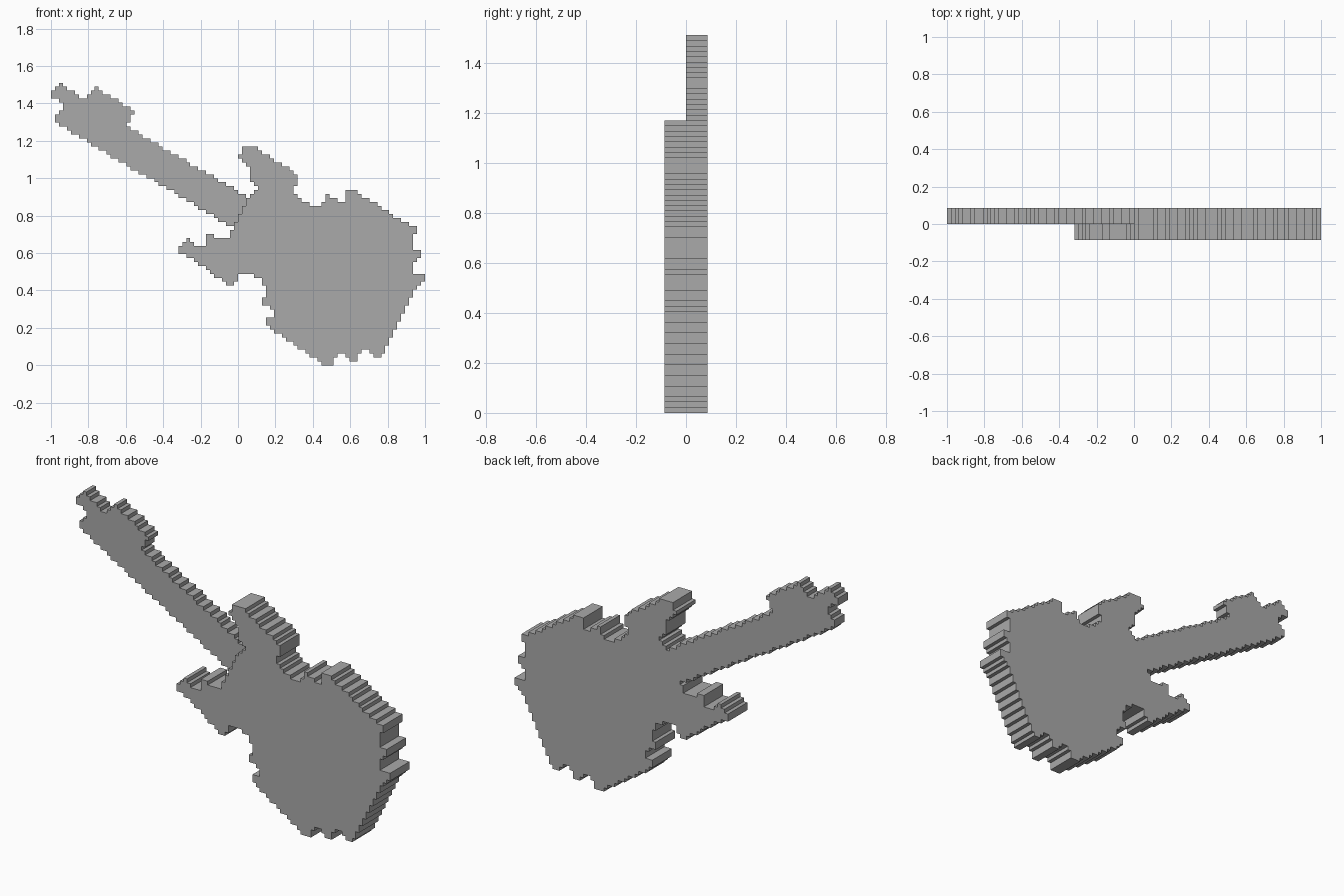
import bpy
import bmesh

cube = bpy.data.objects.get("Cube")
if cube:
    bpy.data.objects.remove(cube, do_unlink=True)

COLUMNS, ROWS = 94, 71
CELL = 2 / COLUMNS          # the whole instrument is made of square pixels
HALF_DEPTH = 4 * CELL

grey = bpy.data.materials.new("plain_grey")
grey.use_nodes = True
grey.diffuse_color = (0.4, 0.4, 0.4, 1)
shader = next(n for n in grey.node_tree.nodes if n.type == "BSDF_PRINCIPLED")
shader.inputs["Base Color"].default_value = grey.diffuse_color


def row_crossings(outline, height):
    """Sorted places where a horizontal line meets the closed outline."""
    crossings = []
    for (x1, z1), (x2, z2) in zip(outline, outline[1:] + outline[:1]):
        if (z1 <= height) != (z2 <= height):
            crossings.append(x1 + (height - z1) * (x2 - x1) / (z2 - z1))
    return sorted(crossings)


def pixel_slab(name, outline, front, back):
    """Turn an outline in pixel units into a stair-stepped slab."""
    bm = bmesh.new()
    corners = {}

    def corner(column, row):
        key = (column, row)
        if key not in corners:
            place = ((column - COLUMNS / 2) * CELL, front, row * CELL)
            corners[key] = bm.verts.new(place)
        return corners[key]

    # Fill every pixel whose centre lies inside the outline
    for row in range(ROWS):
        crossings = row_crossings(outline, row + 0.5)
        for column in range(COLUMNS):
            passed = sum(x <= column + 0.5 for x in crossings)
            if passed % 2:
                bm.faces.new((corner(column, row), corner(column + 1, row),
                              corner(column + 1, row + 1), corner(column, row + 1)))

    # Merge the pixels into one flat face, then give it depth
    bmesh.ops.dissolve_limit(bm, angle_limit=0.01, verts=bm.verts[:], edges=bm.edges[:])
    extruded = bmesh.ops.extrude_face_region(bm, geom=bm.faces[:], use_keep_orig=True)
    moved = [g for g in extruded["geom"] if isinstance(g, bmesh.types.BMVert)]
    bmesh.ops.translate(bm, verts=moved, vec=(0, back - front, 0))
    bmesh.ops.recalc_face_normals(bm, faces=bm.faces[:])

    mesh = bpy.data.meshes.new(name)
    bm.to_mesh(mesh)
    bm.free()
    mesh.materials.append(grey)
    slab = bpy.data.objects.new(name, mesh)
    bpy.context.collection.objects.link(slab)
    return slab


# Neck with its notched headstock, half as deep as the body
neck_outline = [
    (0, 67), (0, 68.6), (2.5, 71), (7.5, 67), (8.5, 67), (11.5, 69.7),
    (20.9, 63.9), (21, 63), (20, 63), (20, 61), (19, 61), (19, 60),
    (49, 42.6), (49, 41), (46, 35), (45, 35),
    (1, 61), (1, 63), (3, 64.6), (3, 66), (2, 66.6), (2, 67),
]

# Body: upper horn, right side, bottom edge, then lower horn
body_outline = [
    (47, 52), (47, 53), (48, 53), (48, 55), (51, 55), (62, 48), (62, 45),
    (61, 45), (61, 43), (66, 40), (68, 40), (68, 41), (69, 41), (69, 43),
    (70, 43), (70, 42), (74, 41), (74, 44), (76, 44),
    (90.5, 35), (92, 35), (92, 33), (91, 33), (91, 29), (93, 29), (93, 27),
    (91, 26), (91, 24), (92, 23), (94, 23), (94, 21), (91.5, 18.5),
    (83.5, 3), (82, 2), (81, 2), (80, 4), (78, 4), (77, 1), (75, 1), (74, 3),
    (72, 3), (71, 0), (69, 0), (54, 10), (54, 12), (56, 12), (56, 14),
    (53, 15.5), (53, 17), (54, 17), (54, 20), (53, 20), (53, 22),
    (49, 23), (47, 23), (47, 21), (45, 20),
    (34, 27.7), (32, 28), (32, 29), (34, 32), (35, 32), (37, 30), (39, 30),
    (39, 33), (41, 33), (41, 32), (45, 32), (46, 35),
    (49, 41), (50, 43), (52, 44), (50, 47), (50, 50),
]

pixel_slab("neck_and_headstock", neck_outline, 0, HALF_DEPTH)
pixel_slab("guitar_body", body_outline, -HALF_DEPTH, HALF_DEPTH)
